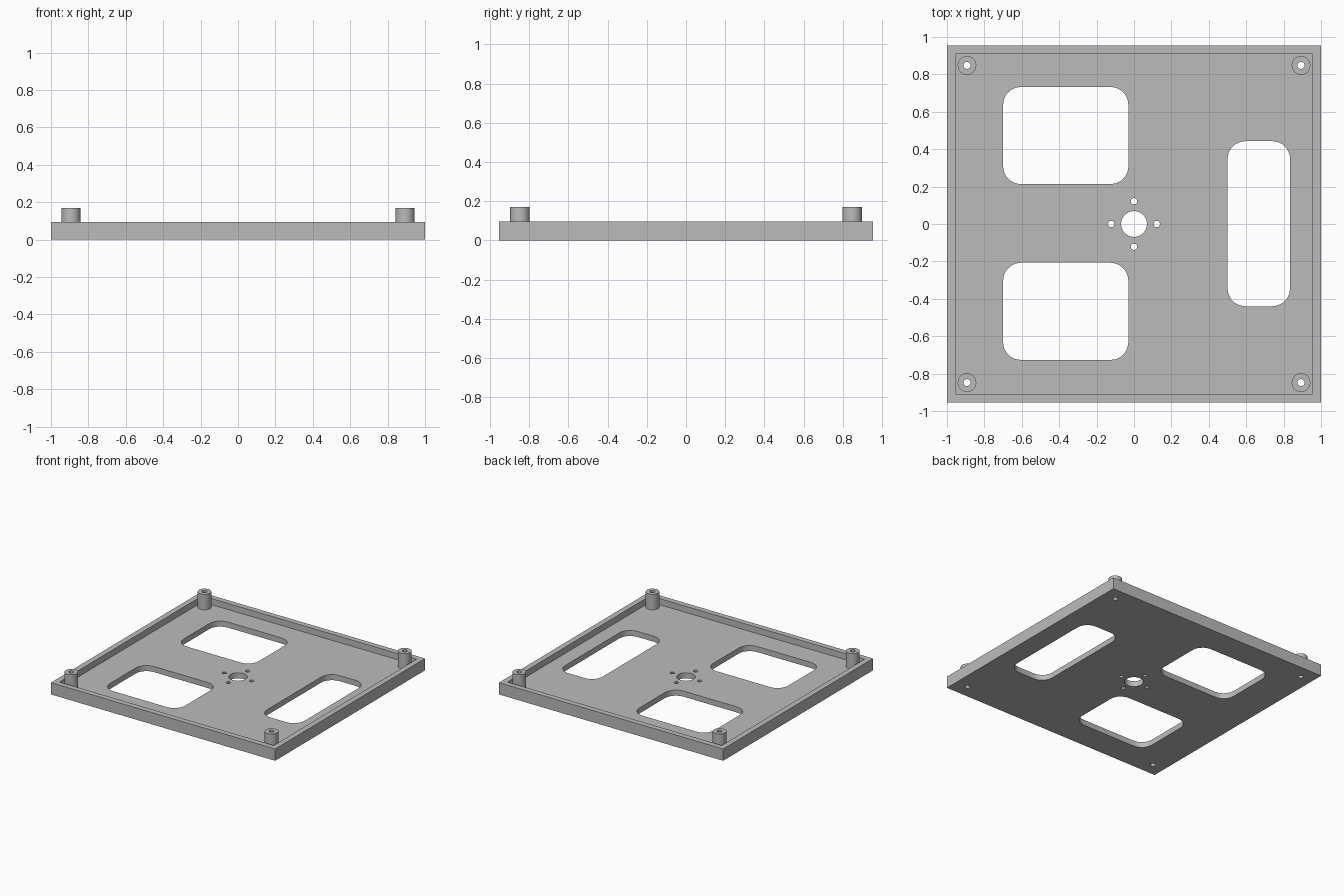
import bpy, bmesh
from math import sin, cos, pi, radians

if "Cube" in bpy.data.objects:
    bpy.data.objects.remove(bpy.data.objects["Cube"])

grey = bpy.data.materials.new("plain grey")
grey.use_nodes = True
grey.diffuse_color = (0.5, 0.5, 0.5, 1)
grey.node_tree.nodes["Principled BSDF"].inputs["Base Color"].default_value = (0.5, 0.5, 0.5, 1)


def circle(x, y, r, n):
    return [(x + r * cos(2 * pi * i / n), y + r * sin(2 * pi * i / n)) for i in range(n)]


def rounded(x0, x1, y0, y1, r, steps=5):
    centres = [(x1 - r, y1 - r), (x0 + r, y1 - r), (x0 + r, y0 + r), (x1 - r, y0 + r)]
    return [(cx + r * cos(pi / 2 * (q + s / steps)), cy + r * sin(pi / 2 * (q + s / steps)))
            for q, (cx, cy) in enumerate(centres) for s in range(steps + 1)]


def rectangle(w, d):
    return [(w, d), (-w, d), (-w, -d), (w, -d)]


def prism(name, outline, z0, z1):
    """Solid with the given outline between two heights."""
    bm = bmesh.new()
    face = bm.faces.new([bm.verts.new((x, y, z0)) for x, y in outline])
    top = bmesh.ops.extrude_face_region(bm, geom=[face])["geom"]
    for v in top:
        if isinstance(v, bmesh.types.BMVert):
            v.co.z = z1
    bmesh.ops.recalc_face_normals(bm, faces=bm.faces)
    mesh = bpy.data.meshes.new(name)
    bm.to_mesh(mesh)
    bm.free()
    mesh.materials.append(grey)
    obj = bpy.data.objects.new(name, mesh)
    bpy.context.collection.objects.link(obj)
    return obj


def cut(obj, outline, z0, z1):
    cutter = prism("cutter", outline, z0, z1)
    cutter.hide_render = True
    mod = obj.modifiers.new("cut", "BOOLEAN")
    mod.operation, mod.solver, mod.object = "DIFFERENCE", "EXACT", cutter
    bpy.context.view_layer.objects.active = obj
    bpy.ops.object.modifier_apply(modifier=mod.name)
    bpy.data.objects.remove(cutter)


def smooth(obj):
    bpy.ops.object.select_all(action="DESELECT")
    obj.select_set(True)
    bpy.context.view_layer.objects.active = obj
    bpy.ops.object.shade_smooth_by_angle(angle=radians(30))


FLOOR, RIM, POST = 0.045, 0.095, 0.17
corners = [(sx * 0.893, sy * 0.848) for sx in (-1, 1) for sy in (-1, 1)]

# Tray with a raised rim
tray = prism("tray", rectangle(1, 0.955), 0, RIM)
cut(tray, rectangle(0.955, 0.91), FLOOR, 0.3)

# Floor openings: two wide windows, one tall slot, centre bore with four screw holes
openings = [rounded(-0.7, -0.03, 0.213, 0.733, 0.095),
            rounded(-0.7, -0.03, -0.727, -0.207, 0.095),
            rounded(0.5, 0.835, -0.44, 0.443, 0.095),
            circle(0, 0, 0.069, 32)]
openings += [circle(x, y, 0.017, 12) for x, y in circle(0, 0, 0.122, 4)]
openings += [circle(x, y, 0.019, 16) for x, y in corners]
for outline in openings:
    cut(tray, outline, -0.1, 0.2)
smooth(tray)

# Hollow corner posts
for i, (x, y) in enumerate(corners):
    post = prism(f"corner_post_{i + 1}", circle(x, y, 0.05, 32), FLOOR, POST)
    cut(post, circle(x, y, 0.019, 16), 0, 0.3)
    smooth(post)
